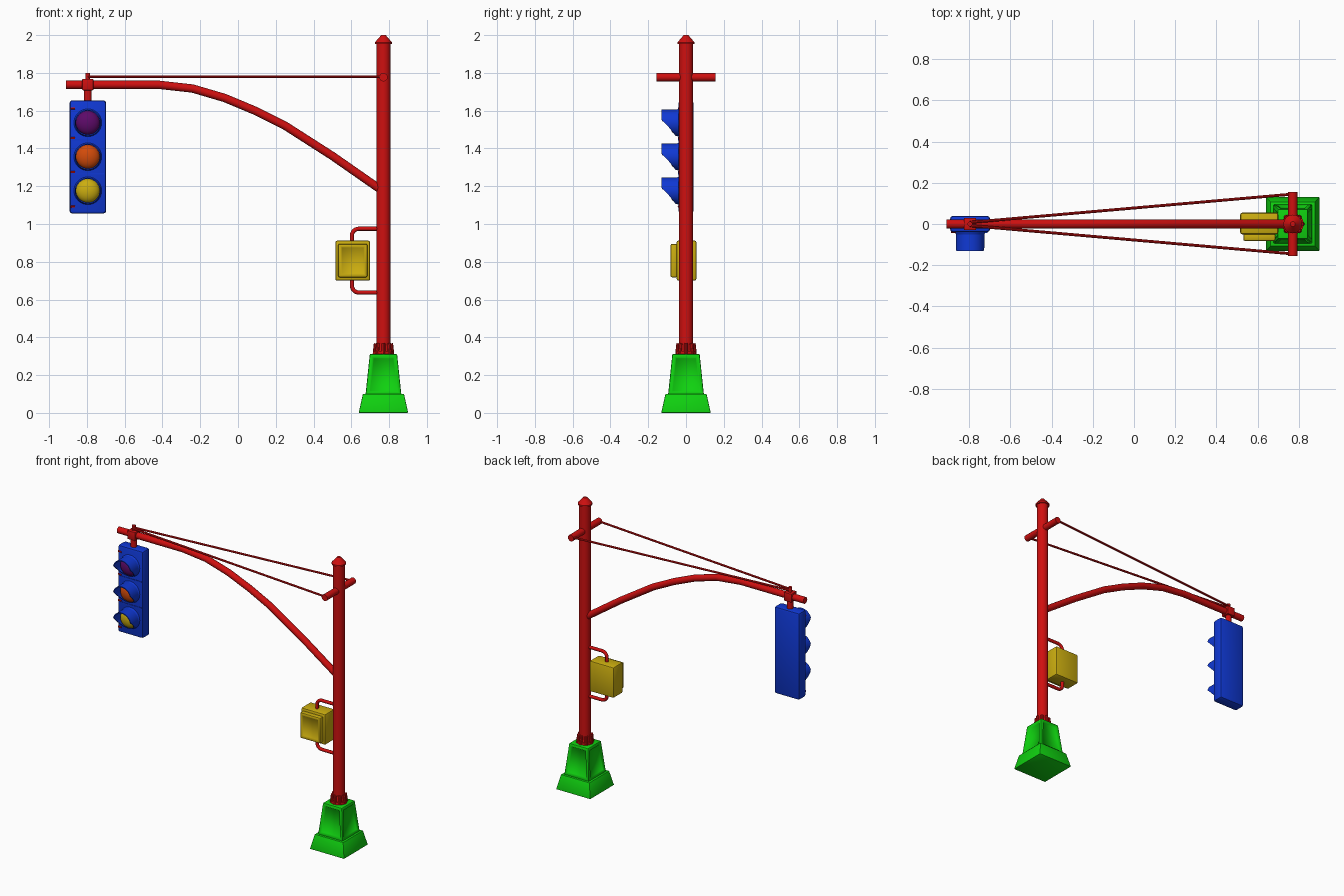
import bpy, bmesh, math
from mathutils import Vector

if "Cube" in bpy.data.objects:
    bpy.data.objects.remove(bpy.data.objects["Cube"], do_unlink=True)


def material(name, rgb):
    m = bpy.data.materials.new(name)
    m.use_nodes = True
    m.diffuse_color = (*rgb, 1)
    m.node_tree.nodes["Principled BSDF"].inputs["Base Color"].default_value = (*rgb, 1)
    return m


RED = material("red paint", (0.62, 0.005, 0.005))
GREEN = material("green paint", (0.005, 0.64, 0.005))
BLUE = material("blue paint", (0.005, 0.04, 0.66))
YELLOW = material("yellow paint", (0.6, 0.42, 0.005))
ORANGE = material("orange lens", (0.65, 0.07, 0.003))
PURPLE = material("purple lens", (0.11, 0.003, 0.14))

POLE_X, LIGHT_X = 0.77, -0.795


def finish(name, bm, mat, smooth=True):
    bmesh.ops.recalc_face_normals(bm, faces=bm.faces)
    me = bpy.data.meshes.new(name)
    bm.to_mesh(me)
    bm.free()
    ob = bpy.data.objects.new(name, me)
    bpy.context.collection.objects.link(ob)
    me.materials.append(mat)
    if smooth:
        bpy.ops.object.select_all(action="DESELECT")
        ob.select_set(True)
        bpy.context.view_layer.objects.active = ob
        bpy.ops.object.shade_smooth_by_angle(angle=math.radians(35))
    return ob


def rod(name, a, b, r, mat=RED, r2=None, sides=20):
    """Cylinder or cone between two points."""
    a, b = Vector(a), Vector(b)
    bm = bmesh.new()
    bmesh.ops.create_cone(bm, cap_ends=True, segments=sides, radius1=r,
                          radius2=r if r2 is None else r2, depth=(b - a).length)
    turn = (b - a).to_track_quat("Z", "Y")
    for v in bm.verts:
        v.co = turn @ v.co + (a + b) / 2
    return finish(name, bm, mat)


def block(name, lo, hi, mat, bevel=0.0, taper=1.0):
    """Box between two corners, its top scaled by taper."""
    lo, hi = Vector(lo), Vector(hi)
    mid, size = (lo + hi) / 2, hi - lo
    bm = bmesh.new()
    bmesh.ops.create_cube(bm, size=1)
    for v in bm.verts:
        k = taper if v.co.z > 0 else 1
        v.co = Vector((v.co.x * size.x * k, v.co.y * size.y * k, v.co.z * size.z)) + mid
    if bevel:
        bmesh.ops.bevel(bm, geom=bm.edges[:], offset=bevel, segments=2,
                        profile=0.5, affect="EDGES")
    return finish(name, bm, mat)


def inset_panels(ob, thickness, depth, rule):
    """Sink a panel into every face chosen by the rule."""
    bm = bmesh.new()
    bm.from_mesh(ob.data)
    faces = [f for f in bm.faces if rule(f)]
    for t, d in ((thickness, 0), (0.006, -depth)):
        bmesh.ops.inset_individual(bm, faces=faces, thickness=t, depth=d)
    bm.to_mesh(ob.data)
    bm.free()


def tube(name, points, r, mat=RED, sides=12):
    """Round pipe swept along points lying in the xz plane."""
    pts = [Vector((x, 0, z)) for x, z in points]
    bm = bmesh.new()
    rings = []
    for i, p in enumerate(pts):
        t = (pts[min(i + 1, len(pts) - 1)] - pts[max(i - 1, 0)]).normalized()
        side, up = Vector((0, 1, 0)), t.cross(Vector((0, 1, 0)))
        angles = [2 * math.pi * k / sides for k in range(sides)]
        rings.append([bm.verts.new(p + r * (math.cos(a) * side + math.sin(a) * up))
                      for a in angles])
    for p, q in zip(rings, rings[1:]):
        for k in range(sides):
            bm.faces.new((p[k], p[k - 1], q[k - 1], q[k]))
    bm.faces.new(rings[0])
    bm.faces.new(rings[-1])
    return finish(name, bm, mat)


# Green pedestal
block("base_plinth", (POLE_X - 0.131, -0.131, 0), (POLE_X + 0.131, 0.131, 0.1),
      GREEN, 0.004, 0.83)
pedestal = block("base_pedestal", (POLE_X - 0.095, -0.095, 0.095),
                 (POLE_X + 0.095, 0.095, 0.312), GREEN, 0.006, 0.76)
inset_panels(pedestal, 0.018, 0.008,
             lambda f: abs(f.normal.z) < 0.4 and f.calc_area() > 0.015)

# Pole, cap and foot collar
rod("pole", (POLE_X, 0, 0.3), (POLE_X, 0, 1.96), 0.037, sides=32)
rod("cap_rim", (POLE_X, 0, 1.952), (POLE_X, 0, 1.962), 0.045, sides=32)
rod("cap_cone", (POLE_X, 0, 1.962), (POLE_X, 0, 2.0), 0.045, r2=0.012, sides=32)
rod("foot_flange", (POLE_X, 0, 0.31), (POLE_X, 0, 0.328), 0.052, sides=32)
rod("foot_collar", (POLE_X, 0, 0.328), (POLE_X, 0, 0.37), 0.044, r2=0.039, sides=32)
for i in range(8):
    a = math.pi * i / 4
    x, y = math.cos(a), math.sin(a)
    rod(f"foot_rib_{i + 1}", (POLE_X + 0.046 * x, 0.046 * y, 0.312),
        (POLE_X + 0.04 * x, 0.04 * y, 0.368), 0.011, sides=10)

# Curved arm
tube("arm", [(-0.91, 1.737), (-0.8, 1.737), (-0.42, 1.737), (-0.24, 1.717),
             (-0.07, 1.667), (0.09, 1.6), (0.25, 1.52), (0.5, 1.36), (0.77, 1.172)],
     0.022, sides=16)

# Crossbar and stay wires
rod("crossbar", (POLE_X, -0.156, 1.777), (POLE_X, 0.156, 1.777), 0.022)
for side, s in (("front", -1), ("back", 1)):
    rod(f"{side}_stay", (LIGHT_X, s * 0.008, 1.78), (POLE_X, s * 0.145, 1.78),
        0.007, sides=8)

# Clamp and hanger
block("arm_clamp", (LIGHT_X - 0.03, -0.03, 1.708), (LIGHT_X + 0.03, 0.03, 1.768), RED, 0.005)
rod("stay_post", (LIGHT_X, 0, 1.76), (LIGHT_X, 0, 1.8), 0.012)
rod("hanger", (LIGHT_X, 0, 1.64), (LIGHT_X, 0, 1.72), 0.02)

# Signal housing with seams
block("signal_housing", (LIGHT_X - 0.097, -0.04, 1.055),
      (LIGHT_X + 0.097, 0.04, 1.655), BLUE, 0.015)
block("signal_seam", (LIGHT_X - 0.085, -0.043, 1.443),
      (LIGHT_X + 0.085, -0.036, 1.449), BLUE)
block("signal_seam_low", (LIGHT_X - 0.085, -0.043, 1.263),
      (LIGHT_X + 0.085, -0.036, 1.269), BLUE)
for i, z in enumerate((1.612, 1.455, 1.275, 1.092)):
    rod(f"hinge_{i + 1}", (LIGHT_X - 0.092, -0.038, z), (LIGHT_X - 0.068, -0.038, z),
        0.006, sides=8)


def visor(name, zc):
    """Round hood, long on top and cut away below."""
    n, outer, inner = 40, 0.069, 0.063
    bm = bmesh.new()
    cols = []
    for i in range(n):
        a = 2 * math.pi * i / n
        c, s = math.cos(a), math.sin(a)
        drop = max(0, min(1, (0.2 - s) / 1.2))
        reach = -0.131 + 0.075 * drop ** 0.8
        cols.append([bm.verts.new((LIGHT_X + r * c, y, zc + r * s))
                     for r, y in ((outer, -0.03), (outer, reach),
                                  (inner, reach), (inner, -0.03))])
    for i in range(n):
        p, q = cols[i - 1], cols[i]
        for k in range(4):
            bm.faces.new((p[k], p[k - 1], q[k - 1], q[k]))
    return finish(name, bm, BLUE)


# Lenses and visors
for name, z, mat in (("top", 1.536, PURPLE), ("middle", 1.356, ORANGE),
                     ("bottom", 1.176, YELLOW)):
    visor(f"{name}_visor", z)
    rod(f"{name}_lens_ring", (LIGHT_X, -0.03, z), (LIGHT_X, -0.052, z), 0.078,
        BLUE, 0.068, sides=40)
    bm = bmesh.new()
    bmesh.ops.create_uvsphere(bm, u_segments=32, v_segments=16, radius=0.063)
    for v in bm.verts:
        v.co = Vector((v.co.x + LIGHT_X, v.co.y * 0.6 - 0.05, v.co.z + z))
    finish(f"{name}_lens", bm, mat)

# Control box
block("control_box", (0.515, -0.05, 0.7), (0.7, 0.055, 0.912), YELLOW, 0.01)
door = block("control_door", (0.53, -0.082, 0.718), (0.685, -0.045, 0.895), YELLOW, 0.008)
inset_panels(door, 0.012, 0.006, lambda f: f.normal.y < -0.9 and f.calc_area() > 0.01)

# Conduits from the pole into the box
for name, z, s in (("upper", 0.975, -1), ("lower", 0.637, 1)):
    bend = [(0.64 - 0.037 * math.sin(t), z + s * 0.037 * (1 - math.cos(t)))
            for t in (math.pi / 2 * k / 6 for k in range(7))]
    tube(f"{name}_conduit", [(POLE_X, z)] + bend + [(0.603, z + s * 0.085)], 0.011)
